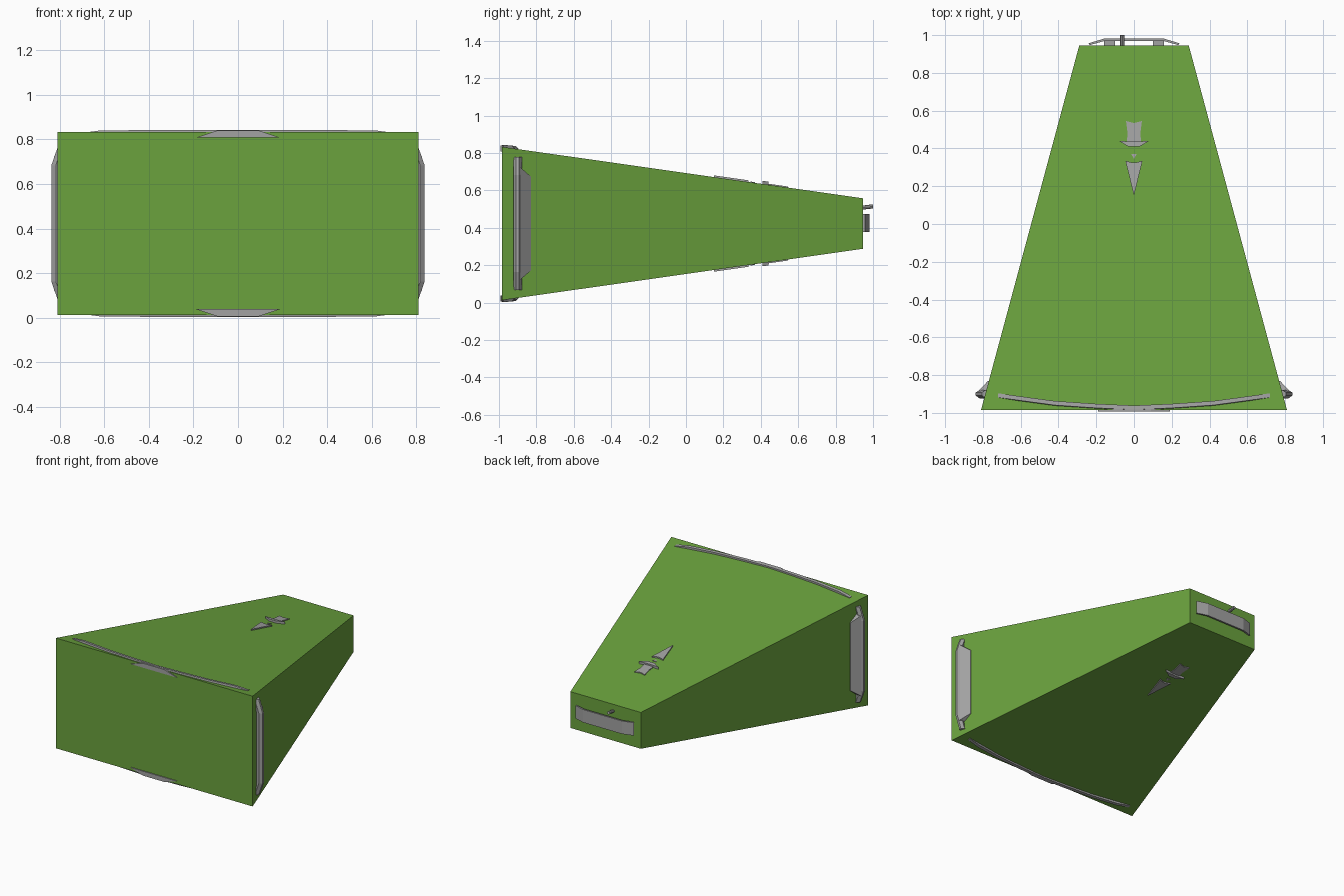
import bpy

if "Cube" in bpy.data.objects:
    bpy.data.objects.remove(bpy.data.objects["Cube"], do_unlink=True)

MID = 0.423                      # height of the horizontal symmetry plane
FRONT, BACK = -0.985, 0.945      # ends of the hull


def material(name, rgb):
    mat = bpy.data.materials.new(name)
    mat.use_nodes = True
    color = (*rgb, 1)
    mat.diffuse_color = color
    mat.node_tree.nodes["Principled BSDF"].inputs["Base Color"].default_value = color
    return mat


green = material("leaf green", (0.145, 0.36, 0.047))
grey = material("grey metal", (0.36, 0.36, 0.36))


def loft(name, loops, mat):
    """Skin a row of equal-length point loops and cap both ends."""
    n = len(loops[0])
    verts = [p for loop in loops for p in loop]
    faces = [list(range(n)), list(range(len(verts) - n, len(verts)))]
    for k in range(len(loops) - 1):
        a, b = k * n, (k + 1) * n
        for i in range(n):
            j = (i + 1) % n
            faces.append([a + i, a + j, b + j, b + i])
    mesh = bpy.data.meshes.new(name)
    mesh.from_pydata(verts, [], faces)
    mesh.materials.append(mat)
    obj = bpy.data.objects.new(name, mesh)
    bpy.context.collection.objects.link(obj)
    # Consistent outward normals
    bpy.context.view_layer.objects.active = obj
    obj.select_set(True)
    bpy.ops.object.mode_set(mode='EDIT')
    bpy.ops.mesh.select_all(action='SELECT')
    bpy.ops.mesh.normals_make_consistent(inside=False)
    bpy.ops.object.mode_set(mode='OBJECT')
    obj.select_set(False)
    return obj


def half(y, front, back):
    """Half extent of the tapered hull at depth y."""
    return front + (back - front) * (y - FRONT) / (BACK - FRONT)


def hull_x(y):
    return half(y, 0.81, 0.29)


def hull_z(y):
    return half(y, 0.41, 0.135)


def symmetric(right):
    return right + [(-x, y) for x, y in reversed(right) if x > 0]


# Tapered hull
loft("hull", [[(sx * hull_x(y), y, MID + sz * hull_z(y))
               for sx, sz in ((-1, -1), (1, -1), (1, 1), (-1, 1))]
              for y in (FRONT, BACK)], green)

# Deck markings: outline and height above the deck at each point
markings = {
    "arrow": symmetric([(0, 0.15), (0.045, 0.335), (0.01, 0.325)]),
    "small_tip": symmetric([(0, 0.345), (0.015, 0.37)]),
    "crossbar": symmetric([(0.03, 0.41), (0.08, 0.44), (0.03, 0.437)]),
    "tail_block": symmetric([(0.038, 0.432), (0.034, 0.48), (0.042, 0.545), (0, 0.535)]),
}
lift = {"arrow": 0.009, "small_tip": 0.004, "crossbar": 0.017, "tail_block": 0.006}

# Swept rim: centre line from side to side and its height
rim = [(0, -0.975, 0.42), (0.2, -0.966, 0.42), (0.42, -0.951, 0.419),
       (0.62, -0.924, 0.417), (0.72, -0.91, 0.404)]
rim = [(-x, y, h) for x, y, h in rim[:0:-1]] + rim

for side, s in (("upper", 1), ("lower", -1)):
    for part, outline in markings.items():
        loft(f"{side}_{part}",
             [[(x, y, MID + s * (hull_z(y) + h)) for x, y in outline]
              for h in (-0.008, lift[part])], grey)
    loft(f"{side}_rim",
         [[(x, y + dy, MID + s * (h + dz))
           for dy, dz in ((-0.014, -0.03), (0.014, -0.03), (0.014, -0.003), (-0.008, 0))]
          for x, y, h in rim], grey)
    # Wedge of the rim that shows on the front face
    loft(f"{side}_rim_nose",
         [[(x, y, MID + s * z) for x, z in
           ((-0.19, 0.385), (0.19, 0.385), (0.09, 0.418), (-0.09, 0.418))]
          for y in (-0.975, -0.992)], grey)

# Side fins: outer ridge with chamfered ends, and a plate behind it
for side, s in (("left", 1), ("right", -1)):
    ridge = ((-0.355, 0.775), (-0.26, 0.838), (0.26, 0.838), (0.355, 0.775))
    loft(f"{side}_side_ridge",
         [[(s * (x + dx), y, MID + z) for y, dx in
           ((-0.923, -0.02), (-0.908, 0), (-0.892, 0), (-0.878, -0.022))] +
          [(s * 0.74, -0.9, MID + z)] for z, x in
          ((-0.355, 0.805), (-0.26, 0.838), (0.26, 0.838), (0.355, 0.805))], grey)
    loft(f"{side}_side_plate",
         [[(s * 0.825, -0.885, MID + z), (s * (hull_x(-0.83) + 0.004), -0.83, MID + z * 0.84),
           (s * 0.74, -0.83, MID + z * 0.84), (s * 0.74, -0.885, MID + z)]
          for z in (-0.3, 0.3)], grey)

# Curved rear panel
outer = symmetric([(0.17, 0.981), (0.24, 0.957)])
panel = [(-0.24, 0.957), (-0.16, 0.981), (0.16, 0.981), (0.24, 0.957),
         (0.235, 0.947), (0.16, 0.968), (-0.16, 0.968), (-0.235, 0.947)]
loft("rear_panel", [[(x, y, z) for x, y in panel] for z in (0.377, 0.473)], grey)
for side, s in (("left", 1), ("right", -1)):
    loft(f"{side}_panel_mount",
         [[(s * x, y, z) for x, y in
           ((0.1, 0.94), (0.16, 0.94), (0.16, 0.97), (0.1, 0.97))]
          for z in (0.4, 0.45)], grey)

# Rear stub pipe
bpy.ops.mesh.primitive_cylinder_add(vertices=8, radius=0.011, depth=0.08,
                                    location=(-0.062, 0.96, 0.51),
                                    rotation=(-1.45, 0, 0))
pipe = bpy.context.object
pipe.name = "rear_pipe"
pipe.data.materials.append(grey)
